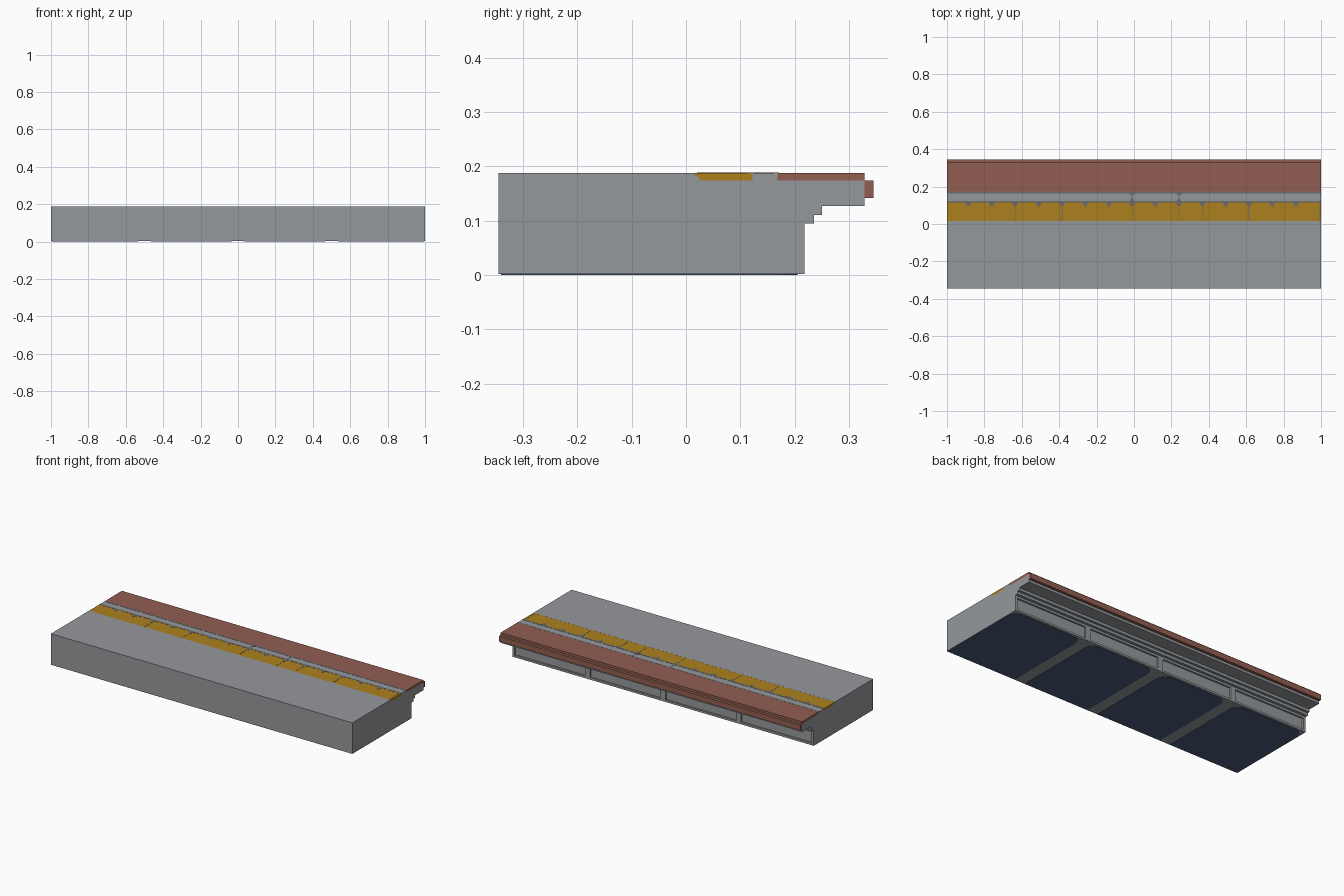
import bpy, bmesh, math

cube = bpy.data.objects.get("Cube")
if cube:
    bpy.data.objects.remove(cube, do_unlink=True)


def material(name, rgb):
    m = bpy.data.materials.new(name)
    m.use_nodes = True
    m.diffuse_color = (*rgb, 1)
    m.node_tree.nodes["Principled BSDF"].inputs["Base Color"].default_value = (*rgb, 1)
    return m


concrete = material("concrete grey", (0.30, 0.315, 0.335))
dark = material("dark grey", (0.14, 0.145, 0.15))
brick = material("brick red", (0.287, 0.112, 0.084))
yellow = material("tactile yellow", (0.413, 0.216, 0.013))
navy = material("navy blue", (0.075, 0.105, 0.21))


def new_object(name, bm, mat):
    bmesh.ops.recalc_face_normals(bm, faces=bm.faces)
    mesh = bpy.data.meshes.new(name)
    bm.to_mesh(mesh)
    bm.free()
    mesh.materials.append(mat)
    ob = bpy.data.objects.new(name, mesh)
    bpy.context.collection.objects.link(ob)
    return ob


def add_prism(bm, points, offset):
    """Extrude a closed outline of 3D points by an offset vector."""
    face = bm.faces.new([bm.verts.new(p) for p in points])
    ext = bmesh.ops.extrude_face_region(bm, geom=[face])
    verts = [g for g in ext["geom"] if isinstance(g, bmesh.types.BMVert)]
    bmesh.ops.translate(bm, verts=verts, vec=offset)


def along_x(name, profile, mat, x0=-1.0, x1=1.0):
    """Sweep a (y, z) profile along the platform."""
    bm = bmesh.new()
    add_prism(bm, [(x0, y, z) for y, z in profile], (x1 - x0, 0, 0))
    return new_object(name, bm, mat)


def rect(y0, y1, z0, z1):
    return [(y0, z0), (y1, z0), (y1, z1), (y0, z1)]


def plates(name, outlines, z0, z1, mat):
    """Thin flat plates from (x, y) outlines."""
    bm = bmesh.new()
    for outline in outlines:
        add_prism(bm, [(x, y, z0) for x, y in outline], (0, 0, z1 - z0))
    return new_object(name, bm, mat)


TOP = 0.188
PITCH = 0.125

# Platform body with stepped cornice and a shallow bed for the paving
along_x("platform_body", [
    (-0.345, 0.002), (0.208, 0.002), (0.208, 0.095), (0.235, 0.095),
    (0.235, 0.111), (0.250, 0.111), (0.250, 0.127), (0.328, 0.127),
    (0.328, 0.174), (0.024, 0.174), (0.024, 0.181), (0.017, 0.181),
    (0.017, TOP), (-0.345, TOP)], concrete)

# Paving strips
along_x("tactile_paving", [
    (0.024, 0.174), (0.122, 0.174), (0.122, TOP - 0.0003), (0.017, TOP - 0.0003),
    (0.017, 0.181), (0.024, 0.181)], yellow)
along_x("channel_strip", rect(0.122, 0.168, 0.174, TOP - 0.0005), concrete)
along_x("brick_paving", rect(0.168, 0.328, 0.174, TOP), brick)
along_x("brick_nosing", rect(0.328, 0.345, 0.142, 0.174), brick)

# Joints beside the channel
joints = []
for y0, y1 in ((0.114, 0.124), (0.162, 0.171)):
    joints.append([(-1, y0), (1, y0), (1, y1), (-1, y1)])
plates("channel_joints", joints, TOP - 0.002, TOP + 0.0003, dark)

# Small notches between paving tiles, with a few open joints
marks = []
for k in range(15):
    x = -0.885 + k * PITCH
    marks.append([(x - 0.017, 0.114), (x, 0.088), (x + 0.017, 0.114)])
    if k in (2, 4, 7, 9, 10, 12):
        marks.append([(x - 0.0015, 0.02), (x + 0.0015, 0.02),
                      (x + 0.0015, 0.09), (x - 0.0015, 0.09)])
    if k in (7, 9):
        marks.append([(x - 0.003, 0.124), (x + 0.003, 0.124),
                      (x + 0.003, 0.162), (x - 0.003, 0.162)])
        marks.append([(x - 0.014, 0.124), (x + 0.014, 0.124), (x, 0.138)])
        marks.append([(x - 0.014, 0.162), (x, 0.150), (x + 0.014, 0.162)])
marks.append([(0.988, 0.02), (0.991, 0.02), (0.991, 0.114), (0.988, 0.114)])
plates("tile_joints", marks, TOP - 0.002, TOP + 0.0004, dark)

# Raised frame on the back wall: rails and pilasters around four panels
along_x("wall_top_rail", rect(0.208, 0.218, 0.082, 0.095), concrete)
along_x("wall_bottom_rail", rect(0.208, 0.218, 0.002, 0.014), concrete)
for i in range(5):
    x = -1 + 0.5 * i
    x0, x1 = max(-1, x - 0.016), min(1, x + 0.016)
    along_x(f"pilaster_{i + 1}", rect(0.208, 0.218, 0.014, 0.082), concrete, x0, x1)

# Four underside panels with rounded back corners
R = 0.05
panels = []
for i in range(4):
    x0 = -0.995 if i == 0 else -1 + 0.5 * i + 0.035
    x1 = 0.995 if i == 3 else -0.5 + 0.5 * i - 0.035
    outline = [(x0, -0.34), (x1, -0.34)]
    for cx, start in ((x1 - R, 0), (x0 + R, 90)):
        for s in range(6):
            a = math.radians(start + 18 * s)
            outline.append((cx + R * math.cos(a), 0.205 - R + R * math.sin(a)))
    panels.append(outline)
plates("underside_panels", panels, 0.0, 0.004, navy)
